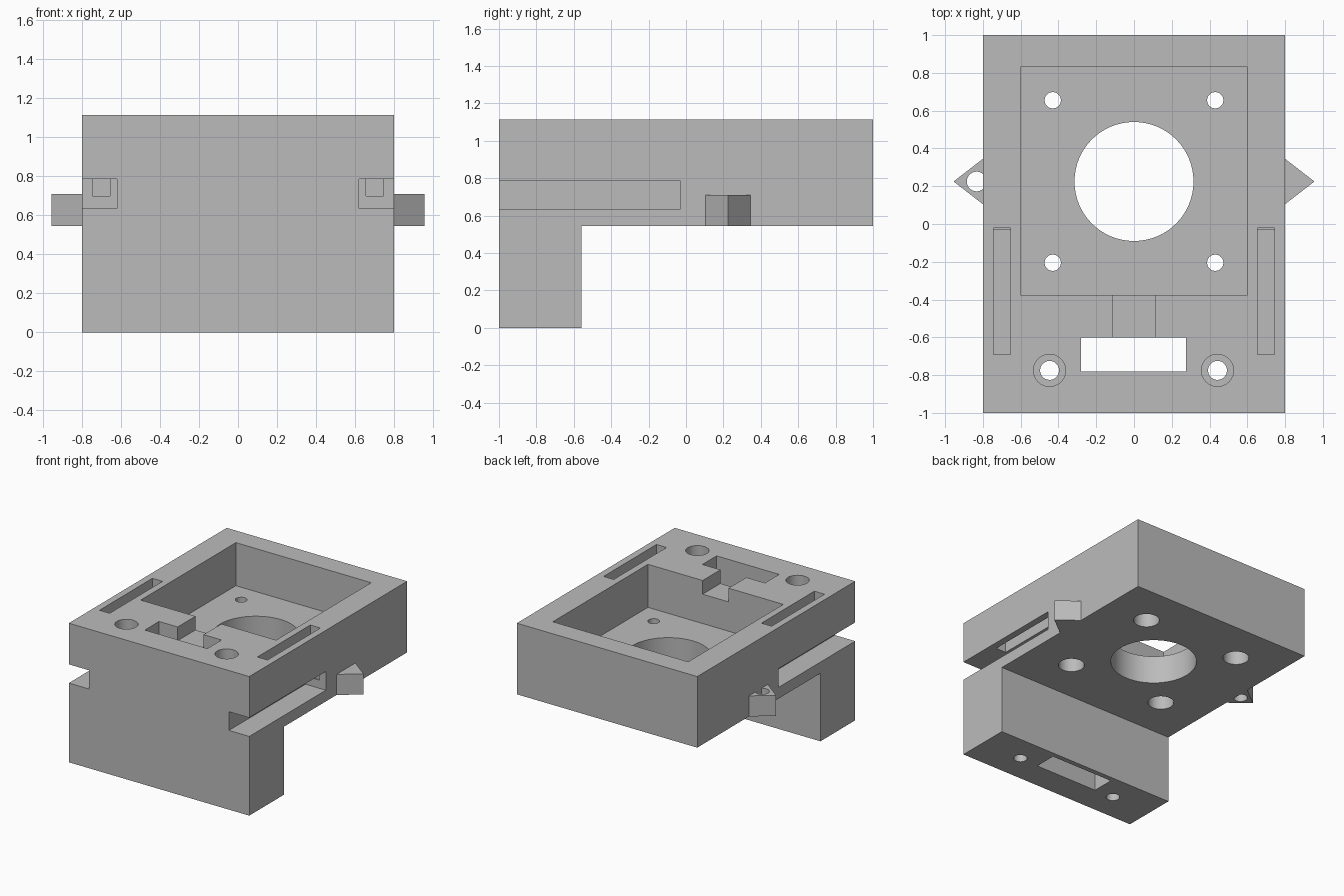
import bpy
import math

cube = bpy.data.objects.get("Cube")
if cube:
    bpy.data.objects.remove(cube, do_unlink=True)

grey = bpy.data.materials.new("plain grey")
grey.use_nodes = True
grey.diffuse_color = (0.5, 0.5, 0.5, 1)
grey.node_tree.nodes["Principled BSDF"].inputs["Base Color"].default_value = (0.5, 0.5, 0.5, 1)

TOP, UNDER = 1.115, 0.545
FLOOR = 0.77      # motor pocket floor
OVER = 0.1        # cutter overshoot
MOTOR_Y = 0.225


def prism(name, points, low, high, axis):
    """Extrude a closed outline along x (outline in y, z) or z (outline in x, y)."""
    n = len(points)
    verts = [(h, *p) if axis == "x" else (*p, h) for h in (low, high) for p in points]
    faces = [range(n)[::-1], range(n, 2 * n)]
    faces += [(i, (i + 1) % n, n + (i + 1) % n, n + i) for i in range(n)]
    mesh = bpy.data.meshes.new(name)
    mesh.from_pydata(verts, [], [tuple(f) for f in faces])
    mesh.materials.append(grey)
    obj = bpy.data.objects.new(name, mesh)
    bpy.context.collection.objects.link(obj)
    return obj


def box(name, x0, x1, y0, y1, z0, z1):
    return prism(name, [(x0, y0), (x1, y0), (x1, y1), (x0, y1)], z0, z1, "z")


def cylinder(name, x, y, r, z0, z1, sides=48):
    angles = [2 * math.pi * i / sides for i in range(sides)]
    return prism(name, [(x + r * math.cos(a), y + r * math.sin(a)) for a in angles], z0, z1, "z")


def cut(target, cutter):
    cutter.hide_render = True
    mod = target.modifiers.new("cut", "BOOLEAN")
    mod.operation = "DIFFERENCE"
    mod.solver = "EXACT"
    mod.object = cutter
    bpy.context.view_layer.objects.active = target
    bpy.ops.object.modifier_apply(modifier=mod.name)
    bpy.data.objects.remove(cutter, do_unlink=True)


# L-shaped body with the mounting leg at the front
body = prism("mount_body", [(-1, 0), (-0.56, 0), (-0.56, UNDER), (1, UNDER), (1, TOP), (-1, TOP)],
             -0.8, 0.8, "x")

# Motor pocket, shaft opening and cable channel
cut(body, box("pocket", -0.6, 0.6, -0.375, 0.83, FLOOR, TOP + OVER))
cut(body, cylinder("shaft_opening", 0, MOTOR_Y, 0.315, UNDER - OVER, TOP, 96))
cut(body, box("cable_slot", -0.28, 0.275, -0.78, -0.6, -OVER, TOP + OVER))
cut(body, box("cable_channel", -0.115, 0.115, -0.65, -0.3, TOP - 0.11, TOP + OVER))

# Motor screw holes, widened from below
for sx in (-1, 1):
    for sy in (-1, 1):
        x, y = sx * 0.43, MOTOR_Y + sy * 0.43
        cut(body, cylinder("motor_screw", x, y, 0.043, UNDER - OVER, TOP))
        cut(body, cylinder("motor_screw_head", x, y, 0.095, UNDER - OVER, UNDER + 0.15))

# Leg screw holes, widened from above
for x in (-0.447, 0.442):
    cut(body, cylinder("leg_screw", x, -0.775, 0.05, -OVER, TOP))
    cut(body, cylinder("leg_screw_head", x, -0.775, 0.085, 0.3, TOP + OVER))

# Side grooves and the slots opening into them from the top
for s in (-1, 1):
    groove = sorted((s * 0.62, s * 0.9))
    slot = sorted((s * 0.655, s * 0.745))
    cut(body, box("side_groove", *groove, -1 - OVER, -0.03, 0.635, 0.785))
    cut(body, box("top_slot", *slot, -0.69, -0.02, 0.7, TOP + OVER))

# Pointed side tabs
tabs = []
for s, name in ((-1, "right_tab"), (1, "left_tab")):
    outline = [(s * 0.8, 0.105), (s * 0.955, MOTOR_Y), (s * 0.8, 0.345)][::s]
    tabs.append(prism(name, outline, UNDER, 0.71, "z"))
cut(tabs[0], cylinder("tab_hole", -0.833, MOTOR_Y, 0.052, UNDER - OVER, TOP))

# Smooth the round walls, keep edges sharp
bpy.ops.object.select_all(action="DESELECT")
for obj in [body] + tabs:
    obj.select_set(True)
bpy.context.view_layer.objects.active = body
bpy.ops.object.shade_smooth_by_angle(angle=math.radians(30))
